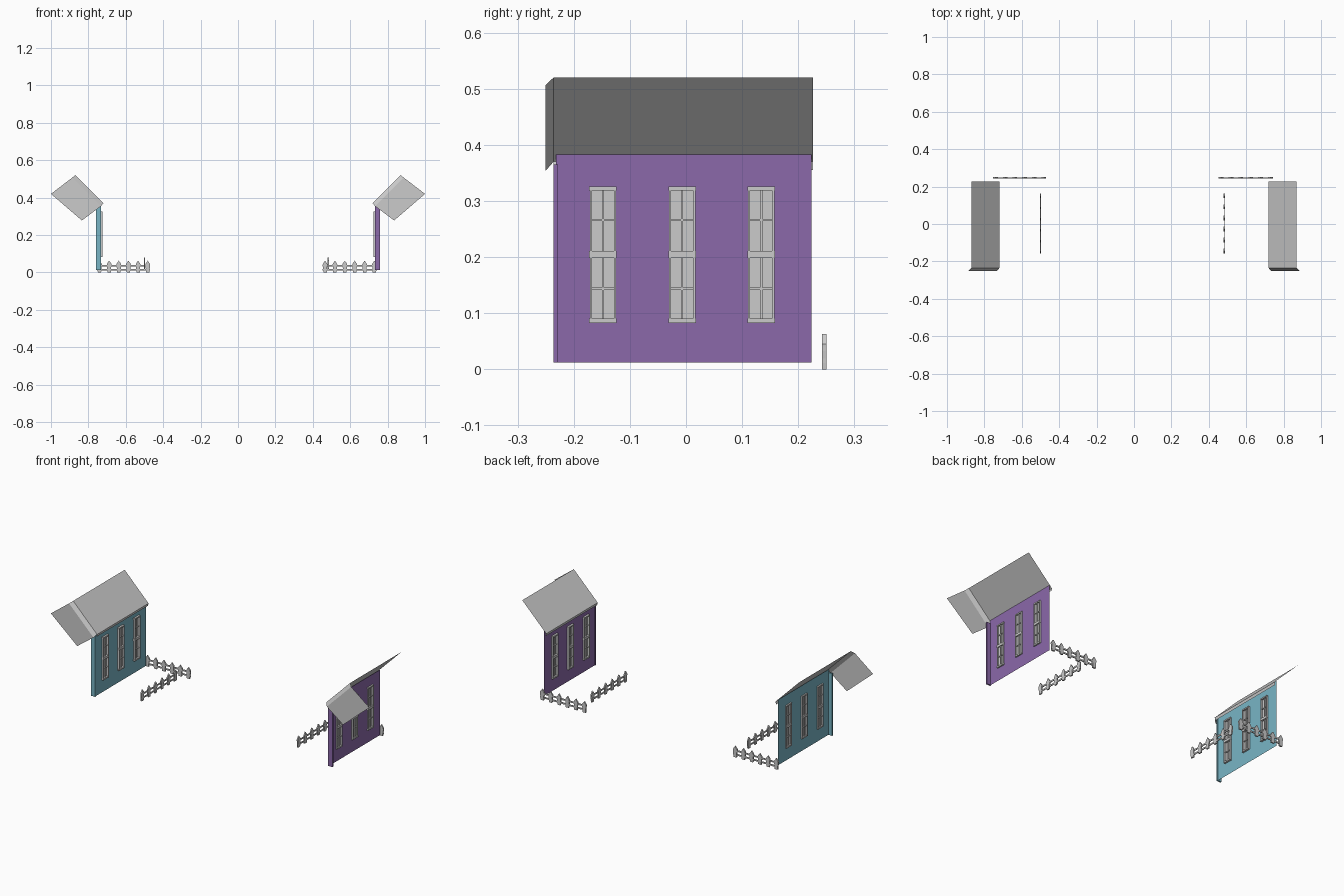
import bpy

if "Cube" in bpy.data.objects:
    bpy.data.objects.remove(bpy.data.objects["Cube"])

def material(name, rgb):
    m = bpy.data.materials.new(name)
    m.diffuse_color = (*rgb, 1)
    m.use_nodes = True
    m.node_tree.nodes["Principled BSDF"].inputs["Base Color"].default_value = m.diffuse_color
    return m

TEAL = material("teal_paint", (0.19, 0.46, 0.56))
PURPLE = material("purple_paint", (0.26, 0.14, 0.40))

def build(name, verts, faces, mat=None):
    me = bpy.data.meshes.new(name)
    me.from_pydata(verts, [], faces)
    me.update()
    ob = bpy.data.objects.new(name, me)
    bpy.context.collection.objects.link(ob)
    if mat:
        me.materials.append(mat)
    return ob

class Parts:
    """Collects boxes, polygons and prisms into one mesh."""
    def __init__(self):
        self.v, self.f = [], []

    def poly(self, pts):
        n = len(self.v)
        self.v += pts
        self.f.append(tuple(range(n, n + len(pts))))

    def prism(self, a, b):
        n, k = len(self.v), len(a)
        self.v += a + b
        self.f.append(tuple(range(n + k - 1, n - 1, -1)))
        self.f.append(tuple(range(n + k, n + 2 * k)))
        for i in range(k):
            j = (i + 1) % k
            self.f.append((n + i, n + j, n + k + j, n + k + i))

    def box(self, x, y, z):
        ring = [(x[0], y[0]), (x[1], y[0]), (x[1], y[1]), (x[0], y[1])]
        self.prism([(*p, z[0]) for p in ring], [(*p, z[1]) for p in ring])

# Window layout on each wall
WINDOWS = [-0.148, -0.007, 0.134]
HALF = 0.0235
SASHES = [(0.086, 0.201), (0.208, 0.324)]
WALL_X = 0.735

def wall(side, mat):
    # Wall sheet with window openings, plus a front corner post
    p = Parts()
    ys = [-0.232] + [c + d for c in WINDOWS for d in (-HALF, HALF)] + [0.224]
    zs = [0.012, 0.084, 0.325, 0.383]
    for i in range(len(ys) - 1):
        for j in range(3):
            if i % 2 == 1 and j == 1:
                continue
            p.poly([(side * WALL_X, ys[a], zs[b]) for a, b in
                    ((i, j), (i + 1, j), (i + 1, j + 1), (i, j + 1))])
    xs = sorted((side * 0.732, side * 0.758))
    p.box(xs, (-0.236, -0.228), (0.012, 0.365))
    return build("wall", p.v, p.f, mat)

def windows(side):
    p = Parts()
    deep = sorted((side * 0.724, side * 0.743))
    thin = sorted((side * 0.729, side * 0.740))
    for c in WINDOWS:
        # Jambs, sill, meeting rail and head
        for e in (-1, 1):
            y = sorted((c + e * HALF, c + e * (HALF - 0.004)))
            p.box(deep, y, (0.084, 0.325))
        for z in ((0.083, 0.091), (0.198, 0.211), (0.319, 0.326)):
            p.box(deep, (c - HALF - 0.001, c + HALF + 0.001), z)
        # Glazing bars
        p.box(thin, (c - 0.002, c + 0.002), (0.086, 0.324))
        for z0, z1 in SASHES:
            m = (z0 + z1) / 2
            p.box(thin, (c - HALF, c + HALF), (m - 0.002, m + 0.002))
        # Glass
        x = side * WALL_X
        p.poly([(x, c - HALF, 0.084), (x, c + HALF, 0.084),
                (x, c + HALF, 0.325), (x, c - HALF, 0.325)])
    return build("windows", p.v, p.f)

def roof(side):
    p = Parts()
    ridge, eave = (0.87, 0.52), (0.72, 0.37)
    ridge_in, eave_in = (0.886, 0.507), (0.733, 0.354)
    y0, y1, yf = -0.236, 0.226, -0.25
    at = lambda q, y: (side * q[0], y, q[1])
    # Slope
    p.poly([at(ridge, y0), at(eave, y0), at(eave, y1), at(ridge, y1)])
    # Eave fascia
    low = (0.724, 0.355)
    p.poly([at(eave, y0), at(low, y0), at(low, y1), at(eave, y1)])
    # Slanted front rake strip and flat gable panel
    p.poly([at(ridge, y0), at(eave, y0), at(eave_in, yf), at(ridge_in, yf)])
    p.poly([at(ridge_in, yf), at(eave_in, yf), at((0.835, 0.278), yf), at((1.0, 0.42), yf)])
    return build("roof", p.v, p.f)

def fence(start, end, place, along_x, base, thick, count=6):
    # Pointed pickets on two rails
    p = Parts()
    def pt(u, d, z):
        return (u, place + d, base + z) if along_x else (place + d, u, base + z)
    w, t = 0.0125, thick / 2
    for i in range(count):
        c = start + w + (end - start - 2 * w) * i / (count - 1)
        prof = [(c - 0.009, 0), (c + 0.009, 0), (c + w, 0.045), (c, 0.063), (c - w, 0.045)]
        p.prism([pt(u, -t, z) for u, z in prof], [pt(u, t, z) for u, z in prof])
    for z0, z1 in ((0.011, 0.019), (0.033, 0.041)):
        prof = [(start, z0), (end, z0), (end, z1), (start, z1)]
        p.prism([pt(u, -t * .6, z) for u, z in prof], [pt(u, t * .6, z) for u, z in prof])
    return build("picket_fence", p.v, p.f)

# Two facing house sides, each with a roof slope
for side, mat in ((-1, TEAL), (1, PURPLE)):
    wall(side, mat)
    windows(side)
    roof(side)

# Back fences and inner fences
fence(-0.753, -0.47, 0.246, True, 0, 0.008)
fence(0.453, 0.742, 0.246, True, 0, 0.008)
fence(-0.157, 0.163, -0.50, False, 0.018, 0.007)
fence(-0.157, 0.163, 0.482, False, 0.018, 0.007)
